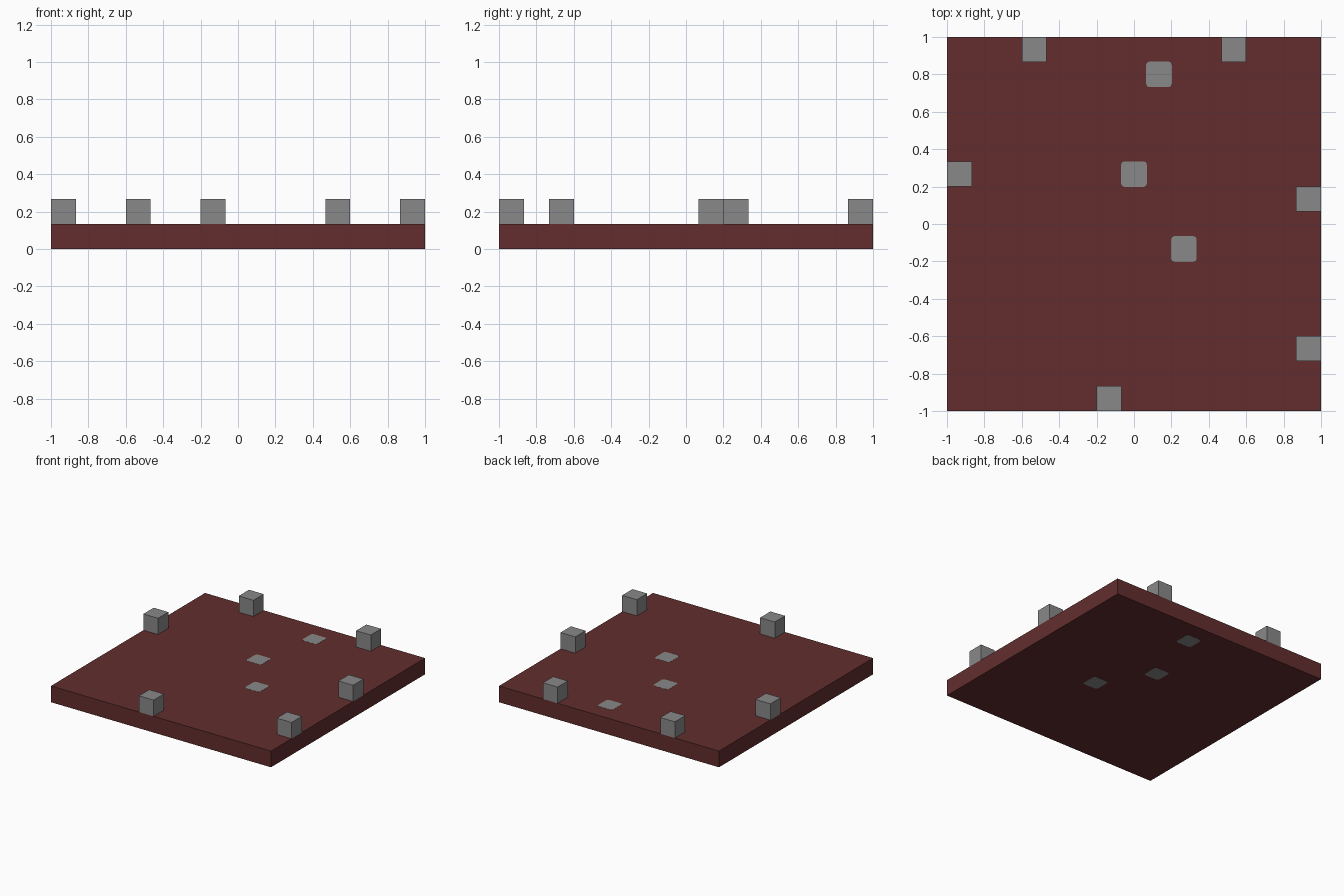
import bpy
import bmesh

cube = bpy.data.objects.get("Cube")
if cube:
    bpy.data.objects.remove(cube, do_unlink=True)

U = 2 / 15  # side of one block


def material(name, rgb):
    m = bpy.data.materials.new(name)
    m.use_nodes = True
    m.diffuse_color = (*rgb, 1)
    m.node_tree.nodes["Principled BSDF"].inputs["Base Color"].default_value = (*rgb, 1)
    return m


dark_red = material("dark red", (0.125, 0.027, 0.027))
grey = material("grey", (0.25, 0.25, 0.25))


def box(name, centre, size, mat, chamfer=0):
    bm = bmesh.new()
    bmesh.ops.create_cube(bm, size=1)
    bmesh.ops.scale(bm, vec=size, verts=bm.verts)
    if chamfer:  # round the upright edges only
        upright = [e for e in bm.edges
                   if abs(e.verts[0].co.z - e.verts[1].co.z) > 0.01]
        bmesh.ops.bevel(bm, geom=upright, offset=chamfer, segments=2,
                        profile=0.5, affect='EDGES')
    mesh = bpy.data.meshes.new(name)
    bm.to_mesh(mesh)
    bm.free()
    mesh.materials.append(mat)
    ob = bpy.data.objects.new(name, mesh)
    ob.location = centre
    bpy.context.collection.objects.link(ob)
    return ob


# Base slab
box("base_slab", (0, 0, U / 2), (2, 2, U), dark_red)

# Blocks standing along the rim, placed in block units
for i, (x, y) in enumerate([(-4, 7), (4, 7), (-7, 2), (7, 1), (7, -5), (-1, -7)]):
    box(f"rim_block_{i + 1}", (x * U, y * U, 1.5 * U), (U, U, U), grey)

# Rounded plugs set through the slab, flush on top and below
for i, (x, y) in enumerate([(1, 6), (0, 2), (2, -1)]):
    box(f"inset_plug_{i + 1}", (x * U, y * U, U / 2),
        (U + 0.004, U + 0.004, U + 0.002), grey, chamfer=0.018)
